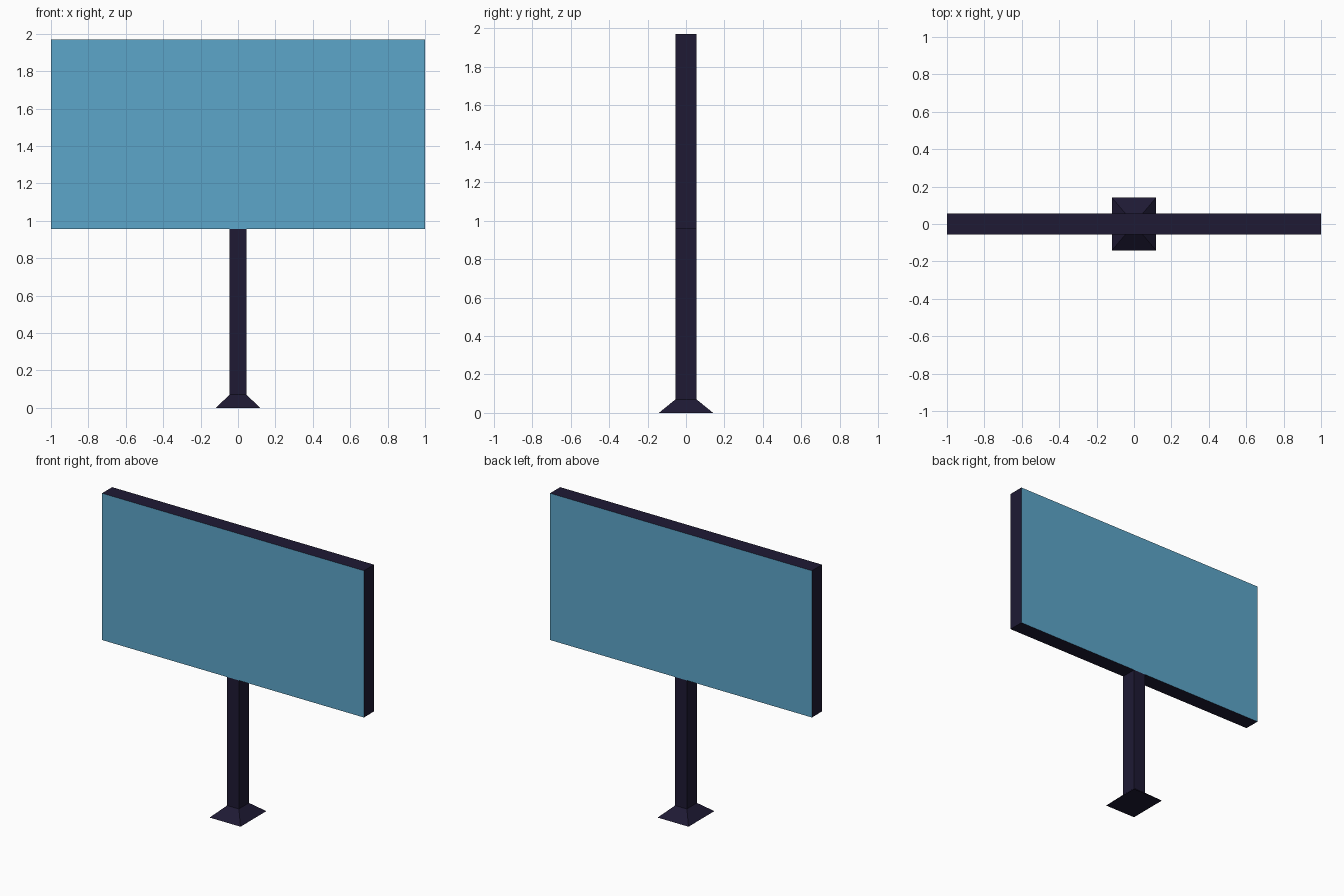
import bpy, bmesh

if "Cube" in bpy.data.objects:
    bpy.data.objects.remove(bpy.data.objects["Cube"])


def material(name, rgb):
    m = bpy.data.materials.new(name)
    m.diffuse_color = (*rgb, 1)
    m.use_nodes = True
    m.node_tree.nodes["Principled BSDF"].inputs["Base Color"].default_value = m.diffuse_color
    return m


dark = material("dark_metal", (0.013, 0.010, 0.034))
blue = material("blue_panel", (0.107, 0.381, 0.591))


def tapered_box(name, bottom, top, z0, z1, materials):
    """Box from z0 to z1 with (x, y) half sizes at the bottom and top."""
    bm = bmesh.new()
    bmesh.ops.create_cube(bm, size=2)
    for v in bm.verts:
        hx, hy = top if v.co.z > 0 else bottom
        v.co = (v.co.x * hx, v.co.y * hy, z1 if v.co.z > 0 else z0)
    bm.normal_update()
    # front and back faces take the last material
    for f in bm.faces:
        if abs(f.normal.y) > 0.9:
            f.material_index = len(materials) - 1
    mesh = bpy.data.meshes.new(name)
    bm.to_mesh(mesh)
    bm.free()
    for m in materials:
        mesh.materials.append(m)
    obj = bpy.data.objects.new(name, mesh)
    bpy.context.collection.objects.link(obj)
    return obj


POST = (0.045, 0.055)
BOARD = (1.0, 0.055)

# Flared foot
tapered_box("foot", (0.118, 0.141), POST, 0, 0.07, [dark])
# Upright post
tapered_box("post", POST, POST, 0.07, 0.957, [dark])
# Sign board with coloured panels front and back
tapered_box("sign_board", BOARD, BOARD, 0.957, 1.97, [dark, blue])
